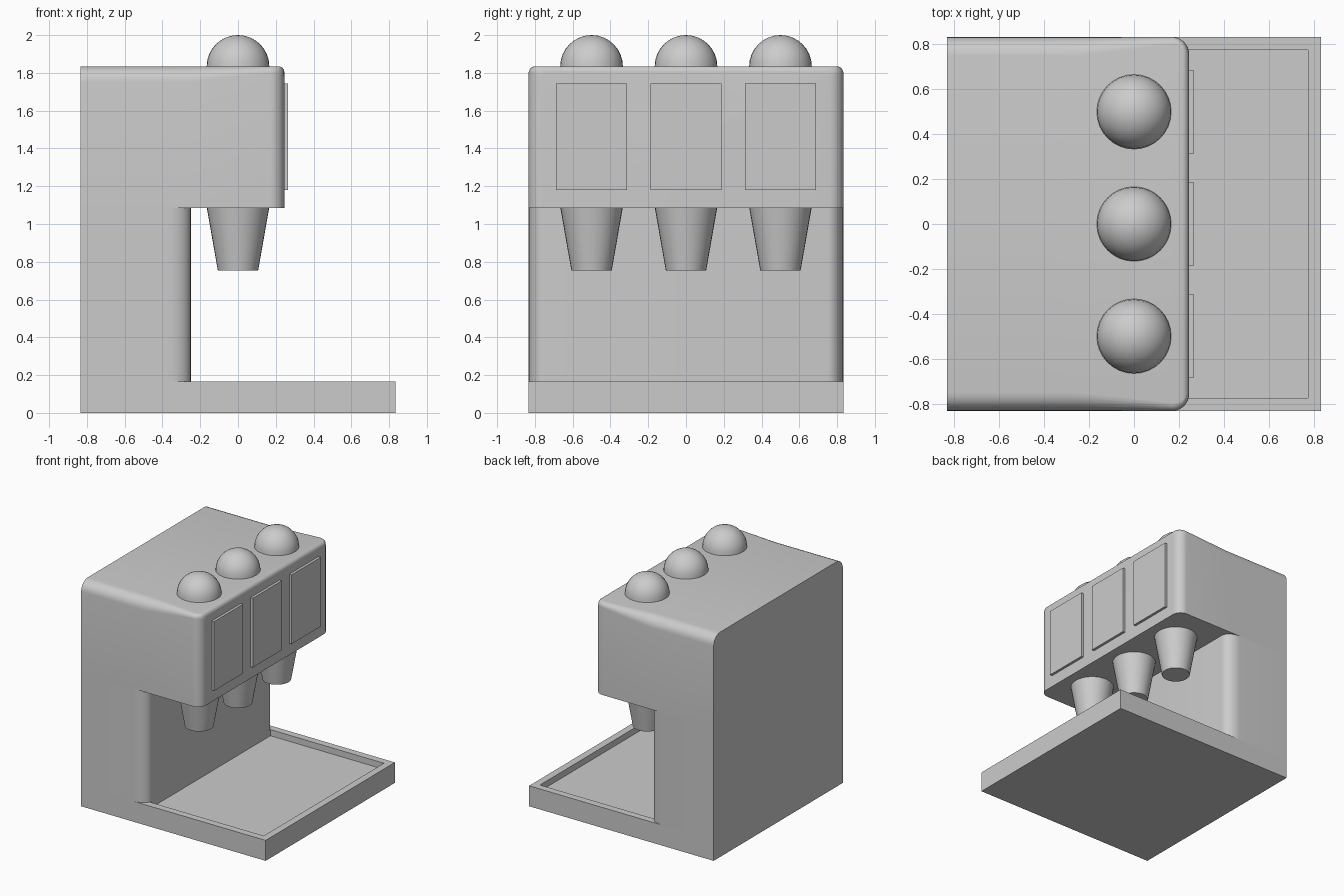
import bpy, bmesh
from math import sin, cos, pi, sqrt

if "Cube" in bpy.data.objects:
    bpy.data.objects.remove(bpy.data.objects["Cube"])

W = 0.833            # half width of the machine
BASE_TOP, HEAD_BOTTOM, TOP = 0.167, 1.085, 1.835


def finish(name, bm, smooth=True):
    bmesh.ops.recalc_face_normals(bm, faces=bm.faces)
    me = bpy.data.meshes.new(name)
    bm.to_mesh(me)
    bm.free()
    ob = bpy.data.objects.new(name, me)
    bpy.context.collection.objects.link(ob)
    if smooth:
        bpy.ops.object.select_all(action='DESELECT')
        bpy.context.view_layer.objects.active = ob
        ob.select_set(True)
        bpy.ops.object.shade_smooth_by_angle(angle=0.6)
    return ob


def loft(name, rings, caps=(True, True), skip=()):
    """Join closed rings; skip holds (span, side) quads to leave open."""
    bm = bmesh.new()
    vr = [[bm.verts.new(p) for p in r] for r in rings]
    n = len(vr[0])
    for i in range(len(vr) - 1):
        for j in range(n):
            if (i, j) not in skip:
                k = (j + 1) % n
                bm.faces.new((vr[i][j], vr[i][k], vr[i + 1][k], vr[i + 1][j]))
    for use, r in zip(caps, (vr[0], vr[-1])):
        if use:
            bm.faces.new(r)
    return finish(name, bm)


def box(bm, x0, x1, y0, y1, z0, z1):
    vs = bmesh.ops.create_cube(bm, size=1)['verts']
    for v in vs:
        v.co = (x1 if v.co.x > 0 else x0, y1 if v.co.y > 0 else y0,
                z1 if v.co.z > 0 else z0)


# Base with a sunken drip tray, open where the column stands
bm = bmesh.new()
box(bm, -W, W, -W, W, 0, BASE_TOP)
for co, no in [((-.365, 0, 0), (1, 0, 0)), ((-.25, 0, 0), (1, 0, 0)),
               ((.775, 0, 0), (1, 0, 0)), ((0, .775, 0), (0, 1, 0)),
               ((0, -.775, 0), (0, 1, 0))]:
    bmesh.ops.bisect_plane(bm, geom=bm.verts[:] + bm.edges[:] + bm.faces[:],
                           plane_co=co, plane_no=no)
tops = [f for f in bm.faces if f.calc_center_median().z > BASE_TOP - 1e-4]
tray = [f for f in tops if -.25 < f.calc_center_median().x < .775
        and abs(f.calc_center_median().y) < .775]
hidden = [f for f in tops if f.calc_center_median().x < -.365]
ext = bmesh.ops.extrude_face_region(bm, geom=tray)
for v in ext['geom']:
    if isinstance(v, bmesh.types.BMVert):
        v.co.z -= 0.05
bmesh.ops.delete(bm, geom=list(set(hidden + [f for f in tray if f.is_valid])),
                 context='FACES')
finish("base_tray", bm, smooth=False)

# Rear column with rounded front edges
arc = [(-.365 + .115 * sin(i * pi / 16), .75 + .083 * cos(i * pi / 16))
       for i in range(9)]
plan = [(-W, W)] + arc + [(x, -y) for x, y in reversed(arc)] + [(-W, -W)]
loft("column", [[(x, y, z) for x, y in plan] for z in (BASE_TOP, HEAD_BOTTOM)],
     caps=(False, False))


# Head: sections along x, side rounding tapers towards the front
def section(x, w, top, r):
    a = [(w - r + r * cos(i * pi / 12), top - r + r * sin(i * pi / 12))
         for i in range(7)]
    pts = [(w, HEAD_BOTTOM)] + a + [(-y, z) for y, z in reversed(a)]
    return [(x, y, z) for y, z in pts + [(-w, HEAD_BOTTOM)]]


rings = [section(-W, W, TOP, .083), section(-.365, W, TOP, .083),
         section(-.25, W, TOP, .083), section(.17, W, TOP, .035)]
for i in range(1, 11):
    t = i * pi / 20
    x = .17 + .075 * sin(t)
    u = min(1, max(0, (x - .215) / .03))
    rings.append(section(x, W - .075 * (1 - cos(t)),
                         TOP - .03 * (1 - sqrt(1 - u * u)), .035))
loft("head", rings, skip={(0, len(rings[0]) - 1)})


# Three stations, each with a panel, a nozzle and a dome
def circle(r, y, z, n=32):
    return [(r * cos(2 * pi * i / n), y + r * sin(2 * pi * i / n), z)
            for i in range(n)]


for side, y in (("left", -.5), ("middle", 0), ("right", .5)):
    bm = bmesh.new()
    box(bm, .243, .266, y - .187, y + .187, 1.18, 1.745)
    finish("panel_" + side, bm, smooth=False)
    loft("nozzle_" + side, [circle(.107, y, .755), circle(.165, y, HEAD_BOTTOM)],
         caps=(True, False))
    bm = bmesh.new()
    bmesh.ops.create_uvsphere(bm, u_segments=32, v_segments=16, radius=.166)
    bmesh.ops.delete(bm, geom=[v for v in bm.verts if v.co.z < -.001],
                     context='VERTS')
    bmesh.ops.translate(bm, verts=bm.verts, vec=(0, y, TOP - .001))
    finish("dome_" + side, bm)
